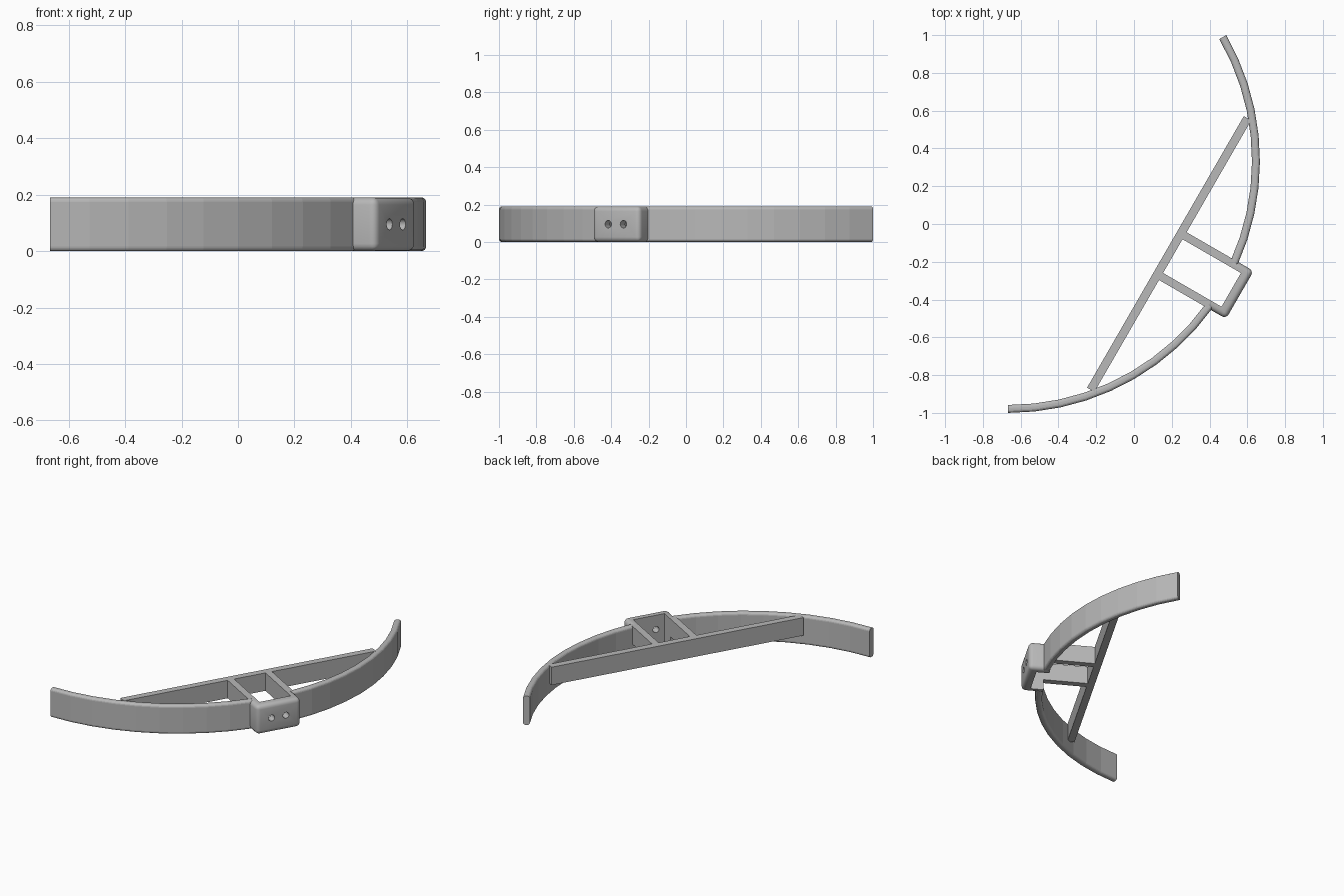
import bpy, bmesh, math
from mathutils import Matrix, Vector

cube = bpy.data.objects.get("Cube")
if cube:
    bpy.data.objects.remove(cube, do_unlink=True)

H = 0.19            # overall height
R = 4 / 3           # outer radius of the bow
T = 0.042           # bow thickness
W, WI = 0.146, 0.103  # bracket half widths, outside and inside
Z0 = 0.072          # underside of the thinner braces
FACE = 1.417        # outer face of the bracket
# Local frame: x points out through the bracket, y runs along the brace
FRAME = Matrix.Translation((-2 / 3, 1 / 3, 0)) @ Matrix.Rotation(math.radians(-30), 4, 'Z')

grey = bpy.data.materials.new("plain grey")
grey.use_nodes = True
COLOUR = (0.48, 0.48, 0.48, 1)
grey.diffuse_color = COLOUR
grey.node_tree.nodes["Principled BSDF"].inputs["Base Color"].default_value = COLOUR


def finish(name, bm, smooth=None):
    bmesh.ops.recalc_face_normals(bm, faces=bm.faces)
    mesh = bpy.data.meshes.new(name)
    bm.to_mesh(mesh)
    bm.free()
    mesh.materials.append(grey)
    ob = bpy.data.objects.new(name, mesh)
    bpy.context.collection.objects.link(ob)
    ob.matrix_world = FRAME
    return ob


def box_mesh(lo, hi):
    lo, hi = Vector(lo), Vector(hi)
    bm = bmesh.new()
    bmesh.ops.create_cube(bm, size=1)
    for v in bm.verts:
        v.co = (lo + hi) / 2 + v.co * (hi - lo)
    return bm


def select(ob):
    bpy.ops.object.select_all(action='DESELECT')
    ob.select_set(True)
    bpy.context.view_layer.objects.active = ob


def cut(ob, cutter):
    cutter.hide_render = True
    mod = ob.modifiers.new("cut", 'BOOLEAN')
    mod.operation = 'DIFFERENCE'
    mod.solver = 'EXACT'
    mod.object = cutter
    select(ob)
    bpy.ops.object.modifier_apply(modifier=mod.name)
    bpy.data.objects.remove(cutter, do_unlink=True)


# Rounded cross-section of the bow, as (radius, height)
def bow_section(rad=0.016, steps=4):
    pts = []
    corners = [(R - rad, H - rad), (R - T + rad, H - rad), (R - T + rad, rad), (R - rad, rad)]
    for q, (cx, cz) in enumerate(corners):
        for i in range(steps + 1):
            a = math.pi / 2 * (q + i / steps)
            pts.append((cx + rad * math.cos(a), cz + rad * math.sin(a)))
    return pts


# Curved arms, swept in flat segments
def arm(name, side, segments=9):
    bm = bmesh.new()
    section = bow_section()
    rings = []
    for i in range(segments + 1):
        a = side * math.radians(5.7 + (60 - 5.7) * i / segments)
        rings.append([bm.verts.new((r * math.cos(a), r * math.sin(a), z)) for r, z in section])
    n = len(section)
    for r0, r1 in zip(rings, rings[1:]):
        for k in range(n):
            bm.faces.new((r0[k], r0[(k + 1) % n], r1[(k + 1) % n], r1[k]))
    bm.faces.new(rings[0])
    bm.faces.new(rings[-1])
    return finish(name, bm)


arm("left_arm", 1)
arm("right_arm", -1)

# Straight brace and the two struts that tie it to the bracket
finish("long_brace", box_mesh((0.962, -0.83, Z0), (1.007, 0.83, H)))
for name, s in (("left_strut", 1), ("right_strut", -1)):
    ys = sorted((s * WI, s * W))
    finish(name, box_mesh((1.0, ys[0], Z0), (1.3, ys[1], H)))

# Bracket: rounded block, hollowed from behind
BACK = 1.283
bm = box_mesh((BACK, -W, 0), (FACE, W, H))
edges = [e for e in bm.edges if any(v.co.x > BACK + 0.01 for v in e.verts)]
bmesh.ops.bevel(bm, geom=edges, offset=0.026, segments=4, profile=0.5, affect='EDGES')
bracket = finish("bracket", bm)
cut(bracket, finish("hollow_cutter", box_mesh((1, -WI, -1), (1.364, WI, 1))))

# Two screw holes through the bracket face
for s in (-1, 1):
    bm = bmesh.new()
    bmesh.ops.create_cone(bm, cap_ends=True, segments=20, radius1=0.02, radius2=0.02, depth=0.2,
                          matrix=Matrix.Translation((1.4, s * 0.047, H / 2)) @ Matrix.Rotation(math.pi / 2, 4, 'Y'))
    cut(bracket, finish("hole_cutter", bm))

# Smooth the rounded edges, keep the segments crisp
select(bracket)
bpy.ops.object.shade_smooth_by_angle(angle=math.radians(30))
